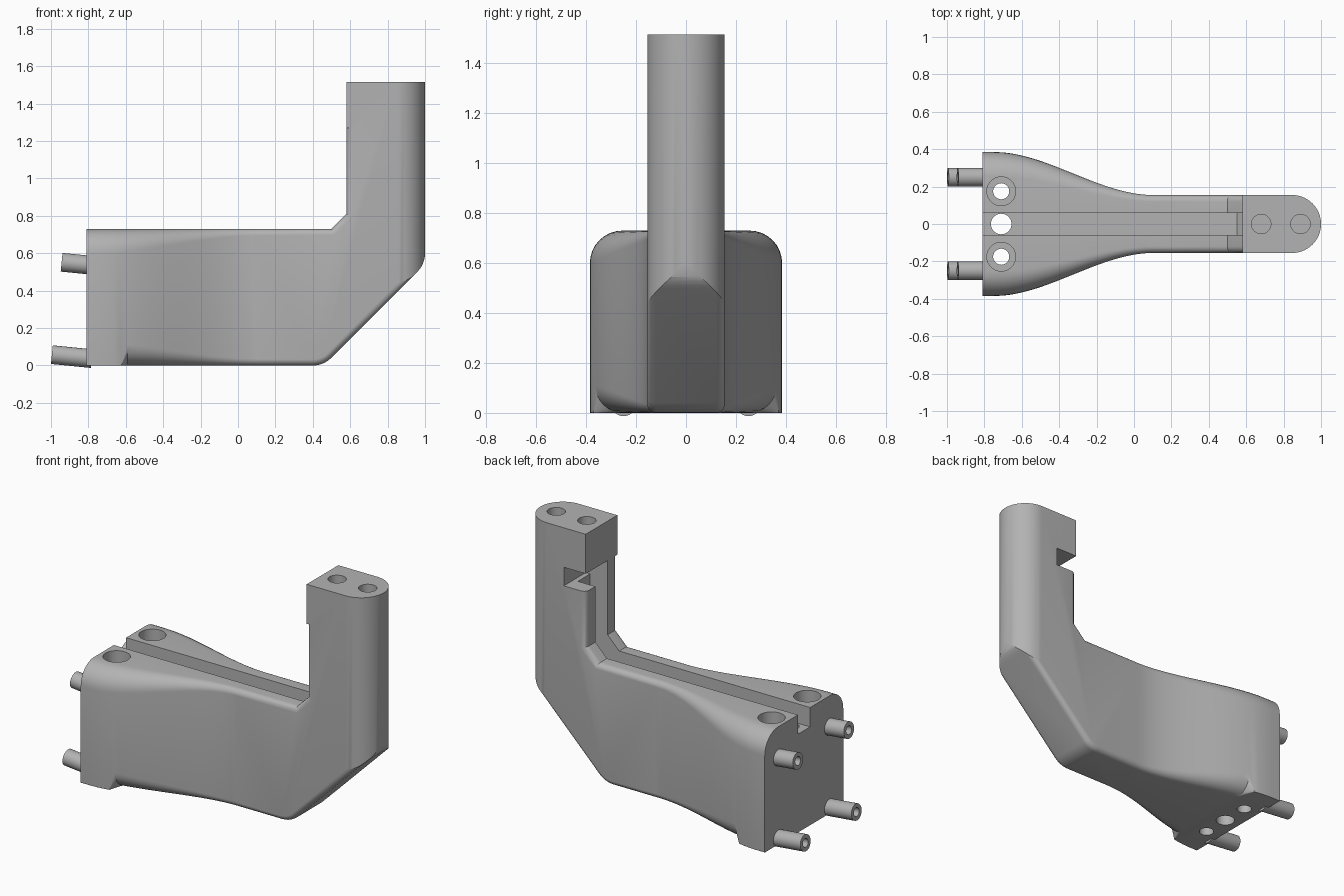
import bpy, bmesh, math
from mathutils import Vector, Matrix

cube = bpy.data.objects.get("Cube")
if cube:
    bpy.data.objects.remove(cube, do_unlink=True)

grey = bpy.data.materials.new("plain_grey")
grey.use_nodes = True
COLOUR = (0.45, 0.45, 0.45, 1)
grey.diffuse_color = COLOUR
grey.node_tree.nodes["Principled BSDF"].inputs["Base Color"].default_value = COLOUR

HEIGHT, NECK, WIDE, BACK = 0.73, 0.155, 0.385, -0.81


def finish(bm, name):
    bmesh.ops.recalc_face_normals(bm, faces=bm.faces)
    mesh = bpy.data.meshes.new(name)
    bm.to_mesh(mesh)
    bm.free()
    mesh.materials.append(grey)
    obj = bpy.data.objects.new(name, mesh)
    bpy.context.collection.objects.link(obj)
    return obj


def prism(name, points, step, round_edges=None):
    """Extrude a closed outline along step, optionally rounding its rims."""
    bm = bmesh.new()
    face = bm.faces.new([bm.verts.new(p) for p in points])
    out = bmesh.ops.extrude_face_region(bm, geom=[face])
    moved = [v for v in out["geom"] if isinstance(v, bmesh.types.BMVert)]
    bmesh.ops.translate(bm, verts=moved, vec=step)
    bmesh.ops.recalc_face_normals(bm, faces=bm.faces)
    if round_edges:
        rims = [e for e in bm.edges if round_edges(e)]
        bmesh.ops.bevel(bm, geom=rims, offset=0.035, segments=5, profile=0.5,
                        affect='EDGES', clamp_overlap=True)
    return finish(bm, name)


def side_prism(name, outline, half, round_edges=None):
    return prism(name, [(x, -half, z) for x, z in outline], (0, 2 * half, 0), round_edges)


def box(name, lo, hi):
    outline = [(lo[0], lo[2]), (hi[0], lo[2]), (hi[0], hi[2]), (lo[0], hi[2])]
    return prism(name, [(x, lo[1], z) for x, z in outline], (0, hi[1] - lo[1], 0))


def cylinder(name, start, end, radius, sides=40):
    start, end = Vector(start), Vector(end)
    axis = end - start
    bm = bmesh.new()
    place = Matrix.Translation((start + end) / 2) @ axis.to_track_quat('Z', 'Y').to_matrix().to_4x4()
    bmesh.ops.create_cone(bm, cap_ends=True, segments=sides, radius1=radius,
                          radius2=radius, depth=axis.length, matrix=place)
    return finish(bm, name)


def combine(target, tool, operation):
    mod = target.modifiers.new("combine", 'BOOLEAN')
    mod.operation, mod.solver, mod.object = operation, 'EXACT', tool
    bpy.context.view_layer.objects.active = target
    bpy.ops.object.modifier_apply(modifier=mod.name)
    bpy.data.objects.remove(tool, do_unlink=True)


def smooth(obj):
    bpy.ops.object.select_all(action='DESELECT')
    obj.select_set(True)
    bpy.context.view_layer.objects.active = obj
    bpy.ops.object.shade_smooth_by_angle(angle=math.radians(30))


def arc(cx, cz, r, a0, a1, n):
    angles = [math.radians(a0 + (a1 - a0) * i / n) for i in range(n + 1)]
    return [(cx + r * math.cos(a), cz + r * math.sin(a)) for a in angles]


# Flared housing: rounded cross-sections that narrow towards the neck
def section(x):
    t = min(max((x + 0.75) / 0.85, 0), 1)
    s = t * t * (3 - 2 * t)
    inset = 0.001 if x > 0.11 else 0
    half = WIDE + (NECK - WIDE) * s - inset
    top_r = 0.13 + (0.035 - 0.13) * s
    low_r = 0.002 if x < -0.62 else 0.12 + (0.035 - 0.12) * s
    top, low = HEIGHT - inset, inset
    right = arc(half - low_r, low + low_r, low_r, -90, 0, 8)
    right += arc(half - top_r, top - top_r, top_r, 0, 90, 8)
    return [(x, y, z) for y, z in right] + [(x, -y, z) for y, z in reversed(right)]


bm = bmesh.new()
stations = [BACK, -0.75, -0.7, -0.66, -0.625, -0.59]
stations += [-0.59 + 0.69 * i / 20 for i in range(1, 21)] + [0.2]
rings = [[bm.verts.new(p) for p in section(x)] for x in stations]
for a, b in zip(rings, rings[1:]):
    for i in range(len(a)):
        j = (i + 1) % len(a)
        bm.faces.new((a[i], a[j], b[j], b[i]))
bm.faces.new(rings[0])
bm.faces.new(rings[-1])
housing = finish(bm, "housing")

# Bent neck and upright column with rounded rims
START = 0.1
outline = [(START, 0)] + arc(0.4, 0.14, 0.14, -90, -46, 6)
outline += arc(0.86, 0.6, 0.14, -46, 0, 6)
outline += [(1.0, 1.45), (0.58, 1.45), (0.58, 0.81), (0.5, HEIGHT), (START, HEIGHT)]


def is_rim(e):
    a, b = (v.co for v in e.verts)
    return abs(a.y - b.y) < 1e-4 and max(a.x, b.x) > START + 0.01


arm = side_prism("bracket_body", outline, NECK + 0.0005, is_rim)
combine(arm, box("top_block", (0.58, -0.2, 1.27), (1.1, 0.2, 1.515)), 'UNION')

# Half-round outer side of the column
plan = [(0, -NECK)] + arc(1 - NECK, 0, NECK, -90, 90, 32) + [(0, NECK)]
combine(arm, prism("round_envelope", [(x, y, -0.2) for x, y in plan], (0, 0, 2)), 'INTERSECT')
combine(arm, housing, 'UNION')

# Cable channel along the top and up the column, with its side notch
channel = [(-0.9, 0.61), (0.55, 0.61), (0.7, 0.76), (0.7, 1.27),
           (0.4, 1.27), (0.4, 0.9), (-0.9, 0.9)]
combine(arm, side_prism("channel_cutter", channel, 0.06), 'DIFFERENCE')
combine(arm, box("notch_cutter", (0.5, -0.06, 1.155), (0.73, 0.3, 1.27)), 'DIFFERENCE')

# Mounting holes
HOLE_X = -0.71
combine(arm, cylinder("centre_hole", (HOLE_X, 0, -0.1), (HOLE_X, 0, 1), 0.055), 'DIFFERENCE')
for y in (-0.175, 0.175):
    combine(arm, cylinder("bolt_hole", (HOLE_X, y, -0.1), (HOLE_X, y, 1), 0.043), 'DIFFERENCE')
    combine(arm, cylinder("bolt_recess", (HOLE_X, y, 0.6), (HOLE_X, y, 1), 0.077), 'DIFFERENCE')
for x in (0.68, 0.89):
    combine(arm, cylinder("top_hole", (x, 0, 1.32), (x, 0, 1.7), 0.052), 'DIFFERENCE')
smooth(arm)

# Four hollow, slightly tilted pins on the end face
for side, y in (("right", -0.25), ("left", 0.25)):
    for level, end, z in (("upper", -0.943, 0.552), ("lower", -0.995, 0.058)):
        tip = Vector((end, y, z))
        along = Vector((1, 0, -0.1)).normalized()
        pin = cylinder(f"{level}_{side}_pin", tip, tip + along * (BACK + 0.03 - end), 0.05)
        combine(pin, cylinder("pin_bore", tip - along * 0.05, tip + along * 0.1, 0.026), 'DIFFERENCE')
        smooth(pin)
